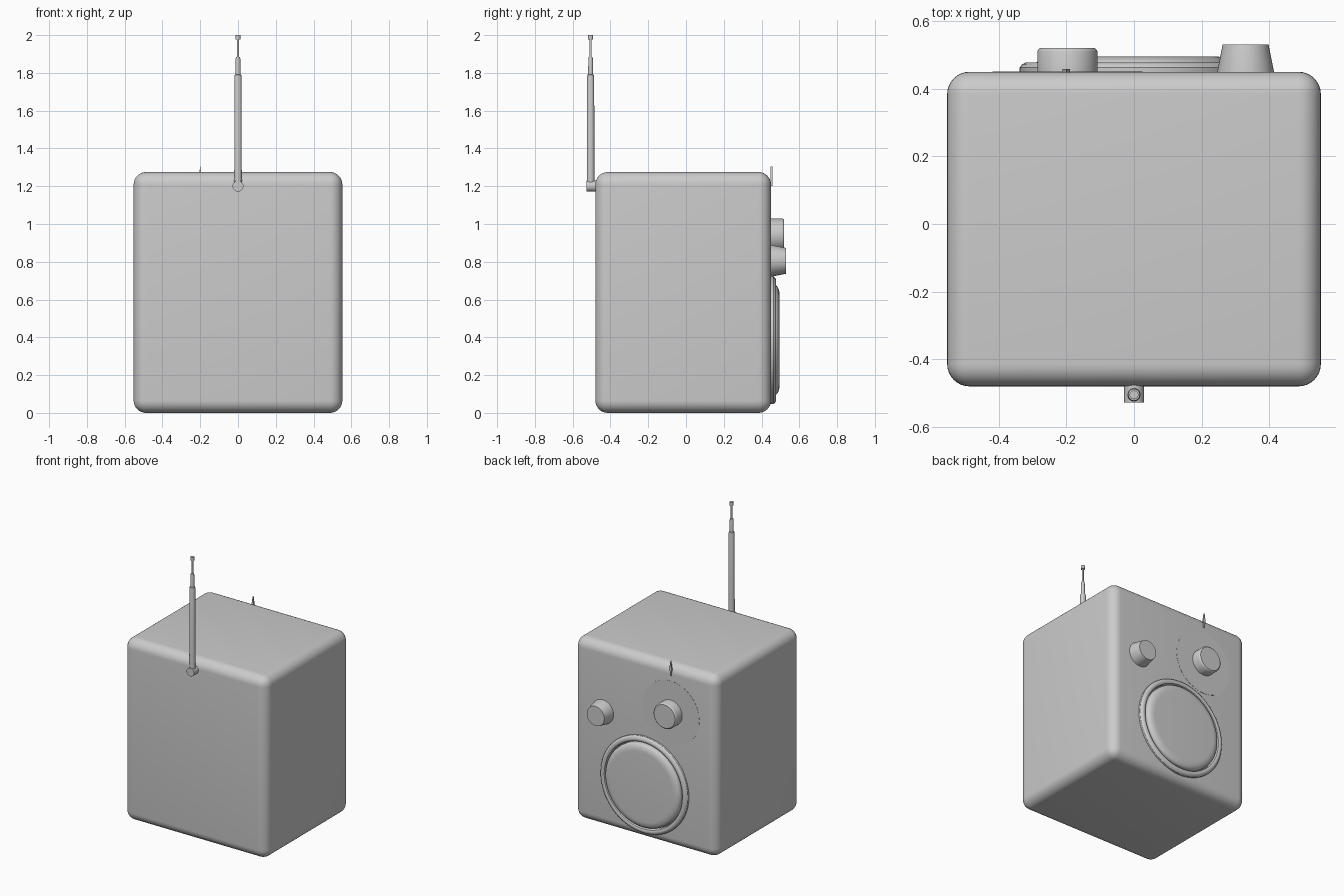
import bpy, bmesh, math
from mathutils import Vector

if "Cube" in bpy.data.objects:
    bpy.data.objects.remove(bpy.data.objects["Cube"])


def finish(name, bm, location=(0, 0, 0), rotation=(0, 0, 0)):
    bmesh.ops.recalc_face_normals(bm, faces=bm.faces)
    mesh = bpy.data.meshes.new(name)
    bm.to_mesh(mesh)
    bm.free()
    obj = bpy.data.objects.new(name, mesh)
    bpy.context.collection.objects.link(obj)
    obj.location, obj.rotation_euler = location, rotation
    bpy.ops.object.select_all(action='DESELECT')
    obj.select_set(True)
    bpy.context.view_layer.objects.active = obj
    bpy.ops.object.shade_smooth_by_angle(angle=math.radians(32))
    return obj


def lathe(name, profile, location, along_y=True, sides=64):
    """Turn (radius, height) points into a capped round part."""
    bm = bmesh.new()
    rings = []
    for r, h in profile:
        rings.append([bm.verts.new((r * math.cos(2 * math.pi * i / sides),
                                    r * math.sin(2 * math.pi * i / sides), h))
                      for i in range(sides)])
    for a, b in zip(rings, rings[1:]):
        for i in range(sides):
            j = (i + 1) % sides
            bm.faces.new((a[i], a[j], b[j], b[i]))
    bm.faces.new(rings[0])
    bm.faces.new(rings[-1])
    return finish(name, bm, location, (-math.pi / 2 if along_y else 0, 0, 0))


# Rounded cabinet
bm = bmesh.new()
bmesh.ops.create_cube(bm, size=1)
bmesh.ops.scale(bm, vec=Vector((1.105, 0.93, 1.275)), verts=bm.verts)
bmesh.ops.bevel(bm, geom=bm.edges[:], offset=0.066, segments=8,
                profile=0.5, affect='EDGES')
finish('cabinet', bm, (0, -0.015, 0.6375))

FACE = 0.45  # y of the control panel

# Speaker: rounded surround, groove and cushion-shaped grille
lathe('speaker_surround', [(0.338, -0.01), (0.338, 0.012), (0.332, 0.021),
                           (0.322, 0.027), (0.312, 0.027), (0.303, 0.023),
                           (0.298, 0.014), (0.298, -0.01)], (0, FACE, 0.385))
grille = [(0.292, -0.01), (0.292, 0.018)]
for i in range(1, 9):
    a = i * math.pi / 16
    grille.append((0.242 + 0.05 * math.cos(a), 0.018 + 0.027 * math.sin(a)))
lathe('speaker_grille', grille, (0, FACE, 0.385))

# Tuning dial plate, its knob and the pointer above
lathe('dial_plate', [(0.222, -0.01), (0.222, 0.001)], (-0.197, FACE, 0.94))
lathe('tuning_knob', [(0.089, -0.01), (0.089, 0.06), (0.087, 0.065),
                      (0.081, 0.07)], (-0.197, FACE, 0.94))
bm = bmesh.new()
outline = [(-0.004, 1.2), (0.004, 1.2), (0.004, 1.235), (0.011, 1.235),
           (0, 1.305), (-0.011, 1.235), (-0.004, 1.235)]
front = bm.faces.new([bm.verts.new((x, FACE - 0.002, z)) for x, z in outline])
ext = bmesh.ops.extrude_face_region(bm, geom=[front])
bmesh.ops.translate(bm, vec=(0, 0.01, 0),
                    verts=[v for v in ext['geom'] if isinstance(v, bmesh.types.BMVert)])
finish('dial_pointer', bm, (-0.2, 0, 0))

# Tapered volume knob
lathe('volume_knob', [(0.084, -0.01), (0.084, 0), (0.068, 0.08)],
      (0.33, FACE, 0.805))

# Antenna: pivot on the panel opposite the controls, telescopic mast
lathe('antenna_pivot', [(0.029, -0.05), (0.029, 0.01)], (0, -0.478, 1.2), sides=32)
lathe('antenna_mast', [(0.02, 1.2), (0.019, 1.78), (0.017, 1.79),
                       (0.013, 1.791), (0.012, 1.875), (0.01, 1.883),
                       (0.006, 1.884), (0.006, 1.977), (0.013, 1.977),
                       (0.013, 2.0)], (0, -0.505, 0), along_y=False, sides=32)
